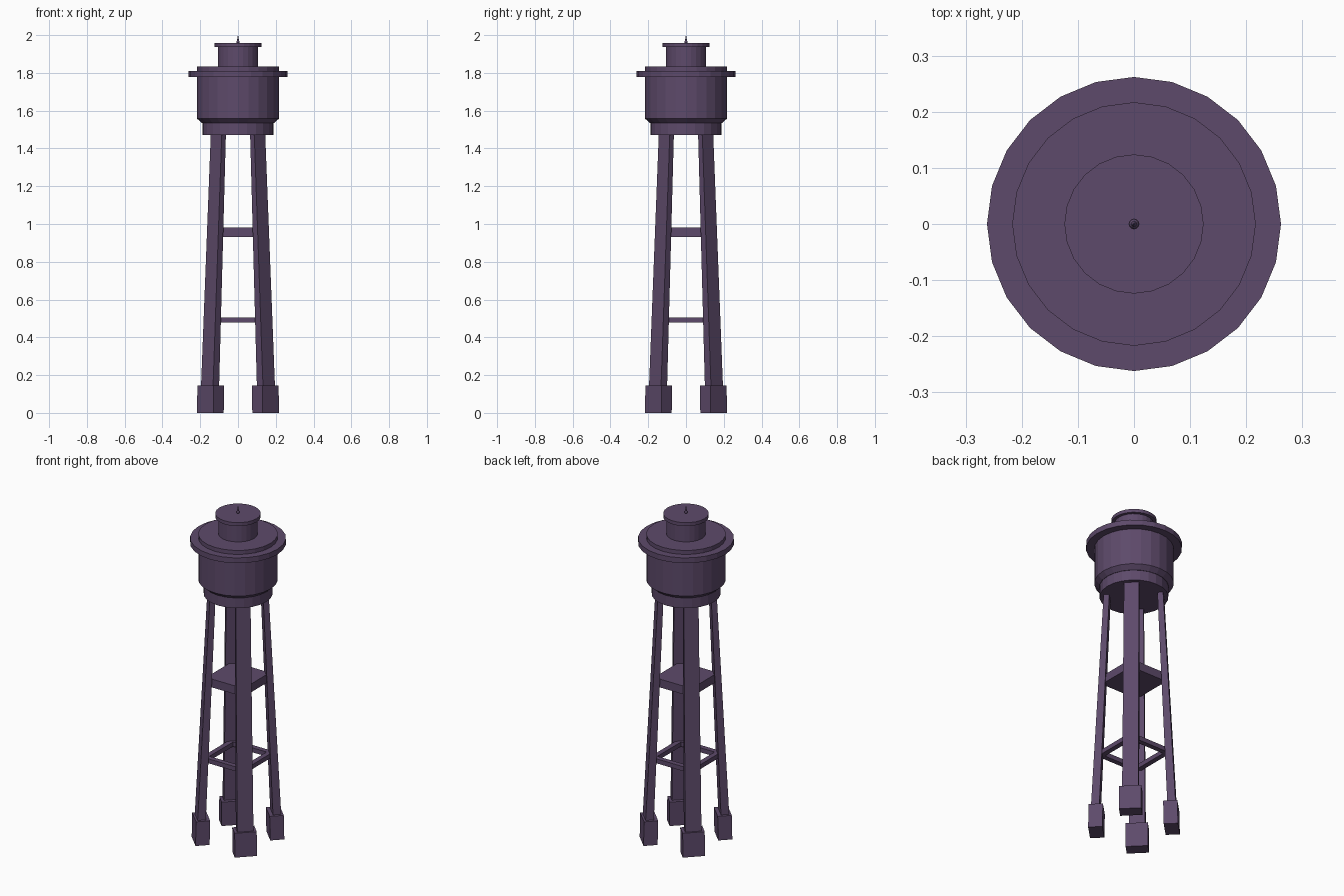
import bpy, bmesh, math
from mathutils import Matrix, Vector

if "Cube" in bpy.data.objects:
    bpy.data.objects.remove(bpy.data.objects["Cube"])

paint = bpy.data.materials.new("dark_purple")
paint.diffuse_color = (0.11, 0.068, 0.145, 1)
paint.use_nodes = True
paint.node_tree.nodes["Principled BSDF"].inputs["Base Color"].default_value = paint.diffuse_color


def finish(bm, name):
    bmesh.ops.recalc_face_normals(bm, faces=bm.faces)
    me = bpy.data.meshes.new(name)
    bm.to_mesh(me)
    bm.free()
    me.materials.append(paint)
    ob = bpy.data.objects.new(name, me)
    bpy.context.collection.objects.link(ob)
    return ob


def frustum(name, r0, r1, z0, z1, sides=24):
    bm = bmesh.new()
    bmesh.ops.create_cone(bm, cap_ends=True, segments=sides, radius1=r0, radius2=r1,
                          depth=z1 - z0, matrix=Matrix.Translation((0, 0, (z0 + z1) / 2)))
    return finish(bm, name)


def turned(name, profile, sides=24):
    """Closed lathe body from (radius, z) points, flat caps at both ends."""
    bm = bmesh.new()
    rings = []
    for r, z in profile:
        rings.append([bm.verts.new((r * math.cos(2 * math.pi * i / sides),
                                    r * math.sin(2 * math.pi * i / sides), z))
                      for i in range(sides)])
    for a, b in zip(rings, rings[1:]):
        for i in range(sides):
            j = (i + 1) % sides
            bm.faces.new((a[i], a[j], b[j], b[i]))
    bm.faces.new(rings[0])
    bm.faces.new(rings[-1])
    return finish(bm, name)


def strut(name, angle, lower, upper):
    """Tapered bar facing outward; ends are (radial distance, width, depth, z)."""
    bm = bmesh.new()
    bmesh.ops.create_cube(bm, size=1)
    for v in bm.verts:
        r, w, d, z = upper if v.co.z > 0 else lower
        v.co = Vector((r + v.co.x * d, v.co.y * w, z))
    bm.transform(Matrix.Rotation(angle, 4, 'Z'))
    return finish(bm, name)


def box(name, center, size, angle=0):
    bm = bmesh.new()
    bmesh.ops.create_cube(bm, size=1)
    bm.transform(Matrix.Rotation(angle, 4, 'Z') @ Matrix.Translation(center)
                 @ Matrix.Diagonal((*size, 1)))
    return finish(bm, name)


# Four leaning legs with heavy feet, and the lower ring of cross bars
for k in range(4):
    diag = math.pi / 4 + k * math.pi / 2
    strut(f"leg_{k + 1}", diag, (0.211, 0.090, 0.046, 0.10), (0.147, 0.082, 0.031, 1.48))
    strut(f"foot_{k + 1}", diag, (0.207, 0.122, 0.078, 0.0), (0.204, 0.122, 0.078, 0.145))
    box(f"cross_bar_{k + 1}", (0.127, 0, 0.492), (0.03, 0.27, 0.027), k * math.pi / 2)

# Solid mid platform
box("mid_platform", (0, 0, 0.957), (0.25, 0.25, 0.05))

# Tank
frustum("tank_base_ring", 0.188, 0.188, 1.472, 1.534)
turned("tank_body", [(0.190, 1.534), (0.217, 1.558), (0.217, 1.833)])
frustum("walkway_rim", 0.262, 0.262, 1.777, 1.809)

# Roof drum, lid and finial
frustum("roof_drum", 0.107, 0.107, 1.83, 1.937)
frustum("roof_lid", 0.124, 0.124, 1.936, 1.957)
bm = bmesh.new()
bmesh.ops.create_uvsphere(bm, u_segments=12, v_segments=8, radius=0.009,
                          matrix=Matrix.Translation((0, 0, 1.964)))
finish(bm, "finial_ball")
frustum("finial_spike", 0.006, 0.0008, 1.966, 2.0, 12)
